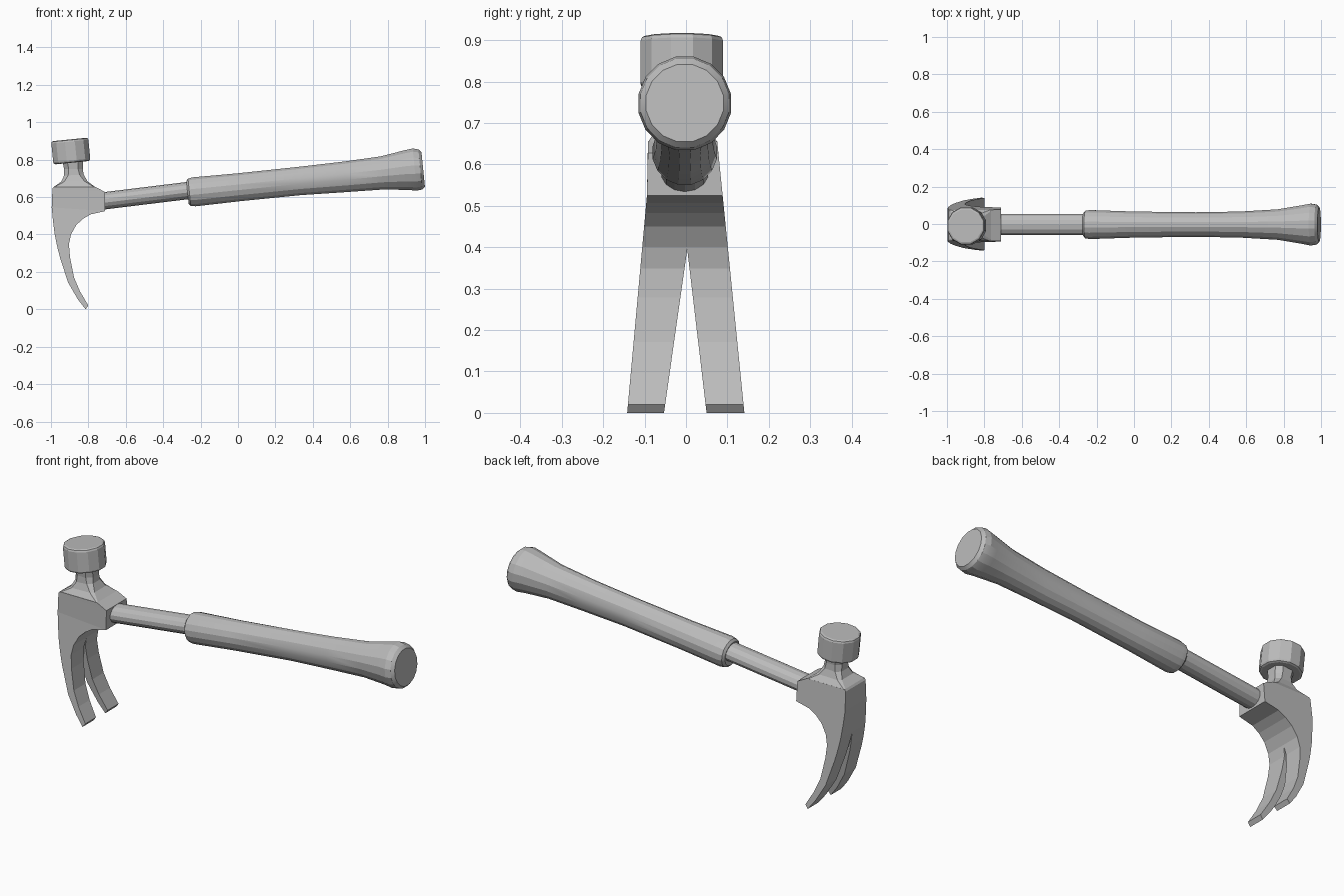
import bpy, bmesh, math
from mathutils import Matrix

cube = bpy.data.objects.get("Cube")
if cube:
    bpy.data.objects.remove(cube, do_unlink=True)

TILT = 0.1  # lean of the whole tool, in radians

# One plain grey for every part
grey = bpy.data.materials.new("grey")
grey.use_nodes = True
grey.diffuse_color = (0.5, 0.5, 0.5, 1)
grey.node_tree.nodes["Principled BSDF"].inputs["Base Color"].default_value = grey.diffuse_color


def make(name, bm):
    bmesh.ops.recalc_face_normals(bm, faces=bm.faces)
    mesh = bpy.data.meshes.new(name)
    bm.to_mesh(mesh)
    bm.free()
    mesh.materials.append(grey)
    obj = bpy.data.objects.new(name, mesh)
    bpy.context.collection.objects.link(obj)
    return obj


def loft(name, rings):
    """Skin a closed solid over rings with equal point counts."""
    bm = bmesh.new()
    loops = [[bm.verts.new(p) for p in ring] for ring in rings]
    for a, b in zip(loops, loops[1:]):
        n = len(a)
        for i in range(n):
            j = (i + 1) % n
            bm.faces.new((a[i], a[j], b[j], b[i]))
    bm.faces.new(loops[0])
    bm.faces.new(loops[-1])
    return make(name, bm)


def oval(x, z, ry, rz, sides, y=-0.003):
    """Oval cross-section of the handle, square to its leaning axis."""
    ring = []
    for i in range(sides):
        a = math.tau * (i + 0.5) / sides
        dz = rz * math.sin(a)
        ring.append((x - TILT * dz, y + ry * math.cos(a), z + dz))
    return ring


# Handle: bare shaft and flared grip
loft("shaft", [oval(-0.74, 0.577, 0.058, 0.046, 14), oval(-0.25, 0.637, 0.058, 0.046, 14)])
grip = [(-0.27, 0.625, 0.062, 0.062), (-0.26, 0.626, 0.075, 0.074), (-0.235, 0.628, 0.079, 0.079),
        (0, 0.652, 0.071, 0.076), (0.33, 0.686, 0.067, 0.077), (0.57, 0.708, 0.071, 0.083),
        (0.77, 0.729, 0.083, 0.09), (0.9, 0.744, 0.105, 0.108), (0.945, 0.747, 0.114, 0.115),
        (0.975, 0.748, 0.109, 0.109), (0.99, 0.748, 0.095, 0.095)]
grip_obj = loft("grip", [oval(*r, 16) for r in grip])

# Striking face: a bevelled twelve-sided drum
bm = bmesh.new()
bmesh.ops.create_cone(bm, cap_ends=True, segments=12, radius1=0.103, radius2=0.103, depth=0.125)
rims = [e for e in bm.edges if abs(e.verts[0].co.z - e.verts[1].co.z) < 0.001]
bmesh.ops.bevel(bm, geom=rims, offset=0.012, segments=2, profile=0.5, affect='EDGES')
bm.transform(Matrix.Translation((-0.894, -0.01, 0.846)) @ Matrix.Rotation(-TILT, 4, 'Y')
             @ Matrix.Rotation(math.pi / 12, 4, 'Z'))
make("striker", bm)

# Neck: chamfered rectangles that flare into the shoulders
# each row: left x, left z, right x, right z, half depth, chamfer
neck = [(-0.94, 0.80, -0.83, 0.80, 0.055, 0.025), (-0.93, 0.75, -0.83, 0.75, 0.05, 0.025),
        (-0.93, 0.715, -0.825, 0.72, 0.052, 0.022), (-0.945, 0.682, -0.805, 0.685, 0.063, 0.016),
        (-0.985, 0.655, -0.765, 0.655, 0.083, 0.006), (-0.985, 0.62, -0.765, 0.62, 0.083, 0.006)]
rings = []
for x0, z0, x1, z1, h, c in neck:
    outline = [(x0 + c, -h), (x1 - c, -h), (x1, c - h), (x1, h - c),
               (x1 - c, h), (x0 + c, h), (x0, h - c), (x0, c - h)]
    rings.append([(x, y - 0.008, z0 + (z1 - z0) * (x - x0) / (x1 - x0)) for x, y in outline])
loft("neck", rings)


# Body and claw: outer and inner edge of the curve, spreading toward the tip
def front_y(z):
    return -0.092 - 0.05 * max(0, 1 - z / 0.55)


def back_y(z):
    return 0.141 - 0.1 * z


claw = [(-0.985, 0.655, -0.765, 0.655), (-0.992, 0.645, -0.71, 0.627), (-0.996, 0.545, -0.71, 0.525),
        (-0.99, 0.48, -0.79, 0.507), (-0.985, 0.44, -0.83, 0.483), (-0.98, 0.4, -0.865, 0.45),
        (-0.972, 0.36, -0.893, 0.4), (-0.963, 0.32, -0.904, 0.348), (-0.952, 0.278, -0.898, 0.278),
        (-0.909, 0.144, -0.877, 0.171), (-0.856, 0.053, -0.845, 0.096), (-0.815, 0, -0.8, 0.02)]
body = loft("claw", [[(x0, front_y(z0), z0), (x1, front_y(z1), z1),
                      (x1, back_y(z1), z1), (x0, back_y(z0), z0)] for x0, z0, x1, z1 in claw])

# Nail slot: wedge cut between the prongs
slot = [(0.003, 0.395), (-0.056, -0.02), (0.052, -0.02)]
cutter = loft("slot_cutter", [[(x, y, z) for y, z in slot] for x in (-1.2, -0.6)])
cutter.hide_render = True
cut = body.modifiers.new("slot", 'BOOLEAN')
cut.operation = 'DIFFERENCE'
cut.solver = 'EXACT'
cut.object = cutter
bpy.context.view_layer.objects.active = body
bpy.ops.object.modifier_apply(modifier="slot")
bpy.data.objects.remove(cutter, do_unlink=True)

# Soft shading on the grip only
bpy.ops.object.select_all(action='DESELECT')
grip_obj.select_set(True)
bpy.context.view_layer.objects.active = grip_obj
bpy.ops.object.shade_smooth_by_angle(angle=math.radians(20))
